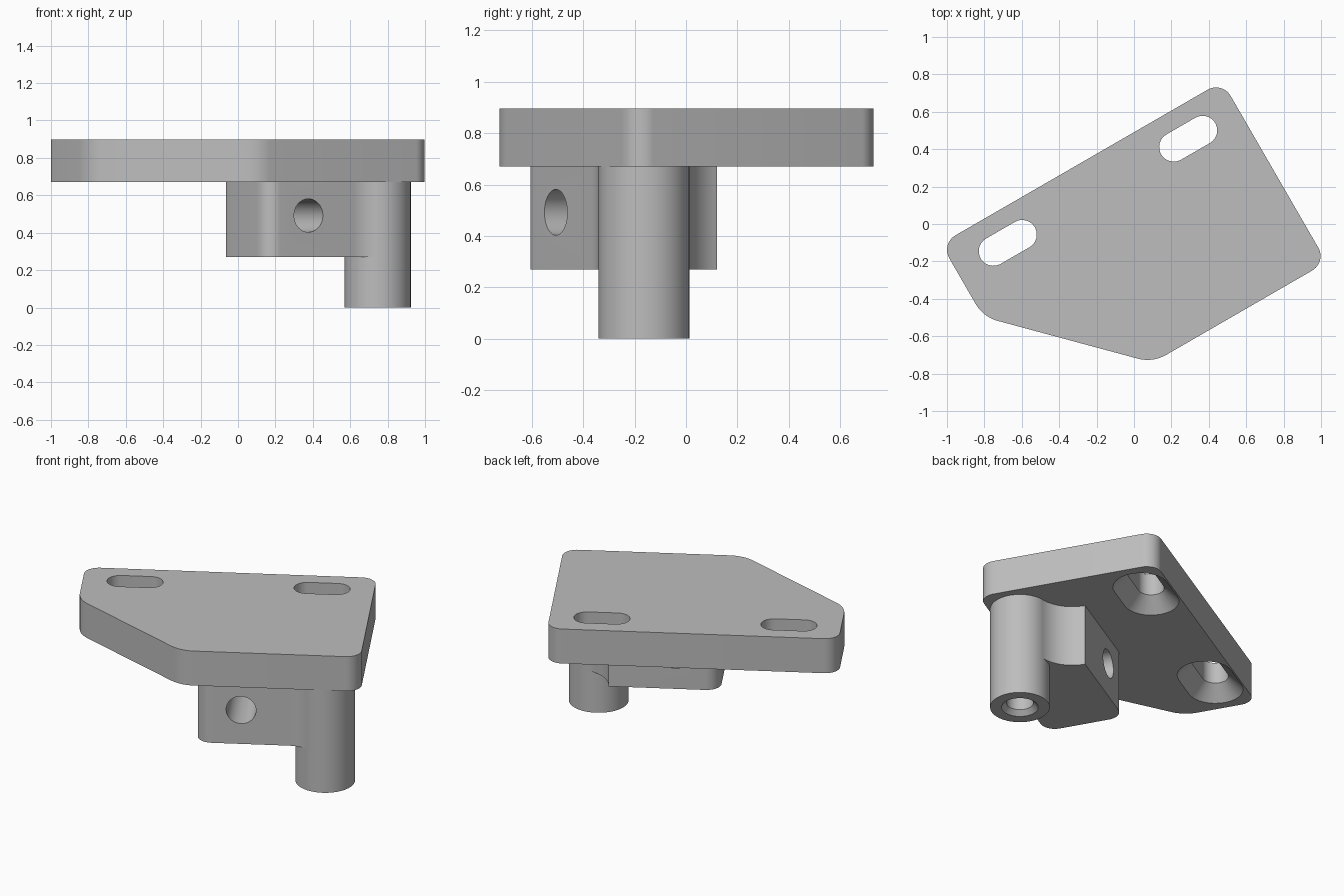
import bpy, bmesh, math
from mathutils import Vector

if "Cube" in bpy.data.objects:
    bpy.data.objects.remove(bpy.data.objects["Cube"])

TILT = math.radians(30)          # the bracket's own axes are turned in plan
PLATE_Z, TOP_Z, BLOCK_Z = 0.671, 0.897, 0.27

grey = bpy.data.materials.new("plain grey")
grey.use_nodes = True
GREY = (0.51, 0.51, 0.51, 1)
grey.diffuse_color = GREY
grey.node_tree.nodes["Principled BSDF"].inputs["Base Color"].default_value = GREY


def arc(center, r, start, end, n=16):
    """Points on an arc, angles in degrees."""
    angles = [math.radians(start + (end - start) * i / n) for i in range(n + 1)]
    return [Vector((center[0] + r * math.cos(a), center[1] + r * math.sin(a))) for a in angles]


def rounded(corners, n=12):
    """Counter-clockwise outline from (x, y, radius) corners."""
    pts = []
    for i, (x, y, r) in enumerate(corners):
        p = Vector((x, y))
        if r == 0:
            pts.append(p)
            continue
        a = (Vector(corners[i - 1][:2]) - p).normalized()
        b = (Vector(corners[(i + 1) % len(corners)][:2]) - p).normalized()
        half = a.angle(b) / 2
        center = p + (a + b).normalized() * r / math.sin(half)
        turn = 180 - math.degrees(2 * half)
        start = math.degrees(math.atan2(-a.x, a.y))
        # outward normal of the incoming edge
        start = math.degrees(math.atan2(a.x, -a.y))
        pts += arc(center, r, start, start + turn, n)
    return pts


def loft(name, rings):
    """Skin a stack of (outline, z) rings and cap both ends."""
    bm = bmesh.new()
    loops = [[bm.verts.new((p[0], p[1], z)) for p in outline] for outline, z in rings]
    for low, high in zip(loops, loops[1:]):
        for i in range(len(low)):
            j = (i + 1) % len(low)
            bm.faces.new((low[i], low[j], high[j], high[i]))
    bm.faces.new(loops[0])
    bm.faces.new(loops[-1])
    bmesh.ops.recalc_face_normals(bm, faces=bm.faces)
    mesh = bpy.data.meshes.new(name)
    bm.to_mesh(mesh)
    bm.free()
    mesh.materials.append(grey)
    obj = bpy.data.objects.new(name, mesh)
    bpy.context.collection.objects.link(obj)
    return obj


def activate(obj):
    bpy.ops.object.select_all(action="DESELECT")
    obj.select_set(True)
    bpy.context.view_layer.objects.active = obj


def cut(obj, cutter):
    mod = obj.modifiers.new("cut", "BOOLEAN")
    mod.operation, mod.solver, mod.object = "DIFFERENCE", "EXACT", cutter
    activate(obj)
    bpy.ops.object.modifier_apply(modifier=mod.name)
    bpy.data.objects.remove(cutter)


def circle(center, r, n=64):
    return arc(center, r, 0, 360, n)[:-1]


def slot(center, r, half=0.089):
    u, v = center
    return arc((u + half, v), r, -90, 90) + arc((u - half, v), r, 90, 270)


# Mounting plate with one clipped corner
left, right, front, back = -0.947, 0.79, -0.692, 0.425
clip_y, clip_x = -0.027, -0.591
plate = loft("mounting_plate", [
    (rounded([(right, back, 0.09), (left, back, 0.09), (left, clip_y, 0.2),
              (clip_x + 0.307, front, 0.2), (right, front, 0.09)]), z)
    for z in (PLATE_Z, TOP_Z)])

# Two slots, countersunk from below
SINK = 0.088
for u in (-0.635, 0.479):
    at = (u, 0.25)
    cut(plate, loft("slot_cutter", [
        (slot(at, 0.078 + SINK + 0.05), PLATE_Z - 0.05),
        (slot(at, 0.078), PLATE_Z + SINK),
        (slot(at, 0.078), TOP_Z + 0.1)]))

# Round post with a chamfered blind bore
post_at, post_r = Vector((0.565, -0.515)), 0.177
post = loft("round_post", [(circle(post_at, r), z) for r, z in (
    (post_r, PLATE_Z + 0.02), (post_r, 0), (0.109, 0), (0.08, 0.03), (0.08, 0.5))])

# Side block, blended into the post by a concave fillet front and back
b_left, b_right, b_front, b_back = -0.192, 0.475, -0.627, -0.136
du, dv = b_right - post_at.x, b_back - post_at.y
r_back = (du * du + dv * dv - post_r ** 2) / (2 * (post_r - du))
c_back = Vector((b_right + r_back, b_back))
a_back = math.degrees(math.atan2(*(c_back - post_at).yx))
r_front = 0.2
drop = post_at.y - b_front + r_front
c_front = Vector((post_at.x - math.sqrt((r_front + post_r) ** 2 - drop ** 2), b_front - r_front))
a_front = math.degrees(math.atan2(*(c_front - post_at).yx)) + 360

ends = rounded([(b_right, b_back, 0), (b_left, b_back, 0.09),
                (b_left, b_front, 0.09), (c_front.x, b_front, 0)])
outline = (ends[1:-1]
           + arc(c_front, r_front, 90, a_front - 180)
           + arc(post_at, 0.15, a_front, a_back)
           + arc(c_back, r_back, a_back + 180, 180))
block = loft("side_block", [(outline, z) for z in (BLOCK_Z, PLATE_Z + 0.02)])

# Cross hole through the block
drill = loft("drill_cutter", [(circle((0, 0), 0.089), z) for z in (-0.5, 0.5)])
drill.rotation_euler.x = math.pi / 2
drill.location = (0.073, -0.4, 0.492)
bpy.context.view_layer.update()
cut(block, drill)

# Turn the parts into place and shade them
for obj in (plate, post, block):
    obj.rotation_euler.z = TILT
    activate(obj)
    bpy.ops.object.shade_smooth_by_angle(angle=math.radians(30))
